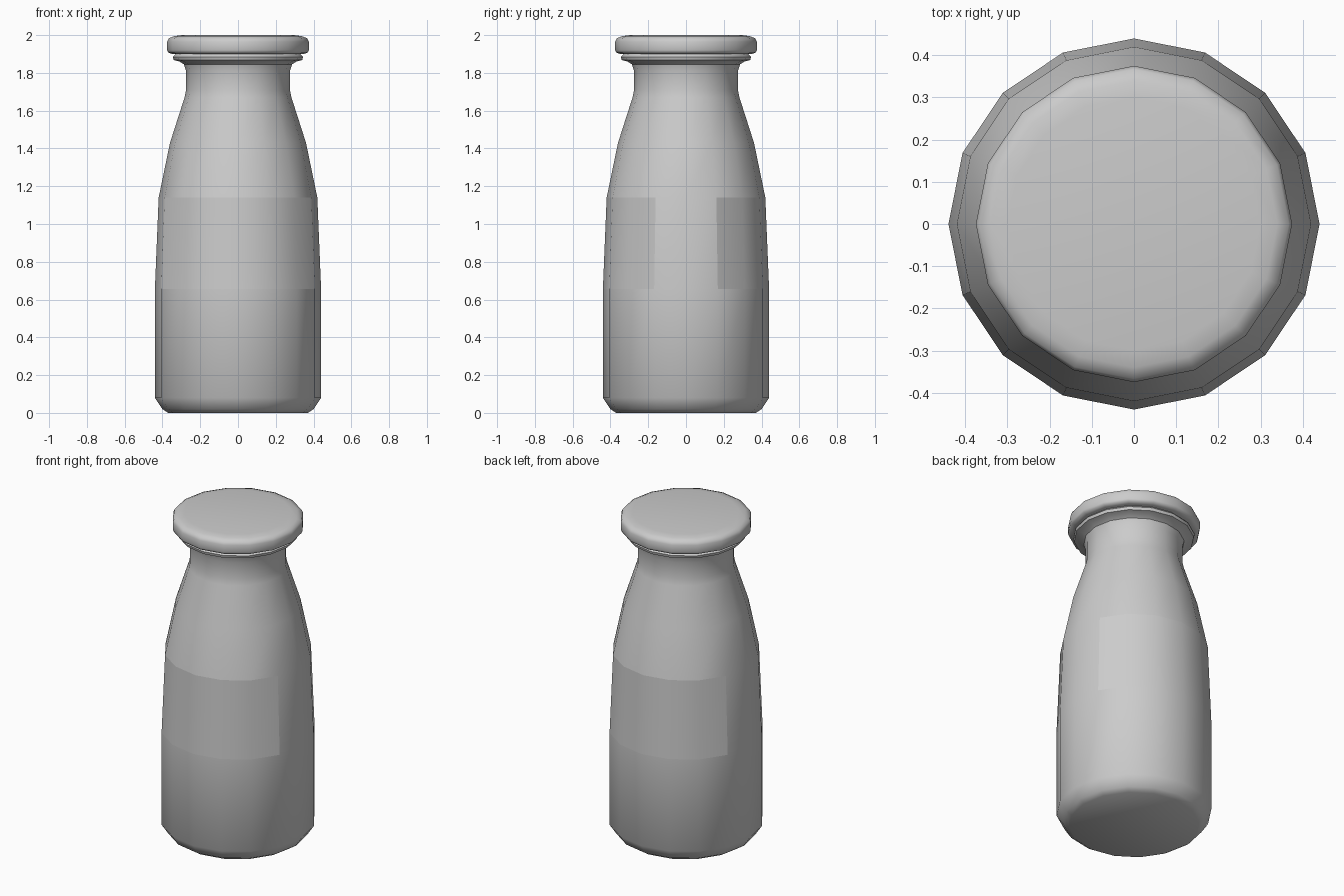
import bpy, bmesh, math

if "Cube" in bpy.data.objects:
    bpy.data.objects.remove(bpy.data.objects["Cube"])

SIDES = 16


def lathe(name, profile, cut=None, keep=None, angle=40):
    """Spin an (r, z) profile; keep(row, side) chooses which faces are made."""
    bm = bmesh.new()
    rings = []
    for r, z in profile:
        rings.append([bm.verts.new((r * math.cos(2 * math.pi * i / SIDES),
                                    r * math.sin(2 * math.pi * i / SIDES), z))
                      for i in range(SIDES)])
    for row in range(len(rings) - 1):
        a, b = rings[row], rings[row + 1]
        for i in range(SIDES):
            j = (i + 1) % SIDES
            if keep is None or keep(row, i):
                bm.faces.new((a[i], a[j], b[j], b[i]))
    if cut is None:
        bm.faces.new(rings[0][::-1])
        bm.faces.new(rings[-1])
    loose = [v for v in bm.verts if not v.link_faces]
    bmesh.ops.delete(bm, geom=loose, context='VERTS')
    mesh = bpy.data.meshes.new(name)
    bm.to_mesh(mesh)
    bm.free()
    ob = bpy.data.objects.new(name, mesh)
    bpy.context.collection.objects.link(ob)
    bpy.ops.object.select_all(action='DESELECT')
    ob.select_set(True)
    bpy.context.view_layer.objects.active = ob
    bpy.ops.object.shade_smooth_by_angle(angle=math.radians(angle))
    return ob


# Bottle body, with the label band left open at front and back
BAND = 3
LABEL_SIDES = [1, 2, 3, 4, 5, 6, 9, 10, 11, 12, 13, 14]
body = [(0.37, 0.0), (0.40, 0.02), (0.44, 0.08), (0.44, 0.655), (0.42, 1.14),
        (0.36, 1.43), (0.283, 1.67), (0.275, 1.71), (0.275, 1.81), (0.286, 1.845),
        (0.31, 1.86), (0.34, 1.868), (0.345, 1.885), (0.33, 1.90)]
lathe("bottle_body", body,
      keep=lambda row, i: not (row == BAND and i in LABEL_SIDES))

# Paper labels filling the front and back of the band
label = lathe("label", body[BAND:BAND + 2], cut=True,
              keep=lambda row, i: i in LABEL_SIDES)
mat = bpy.data.materials.new("label_grey")
mat.diffuse_color = (0.55, 0.55, 0.55, 1)
mat.use_nodes = True
mat.node_tree.nodes["Principled BSDF"].inputs["Base Color"].default_value = mat.diffuse_color
label.data.materials.append(mat)

# Flat cap overhanging the rim
lathe("cap", [(0.35, 1.90), (0.37, 1.908), (0.375, 1.92), (0.375, 1.965),
              (0.367, 1.983), (0.34, 1.994), (0.30, 2.0)], angle=50)
